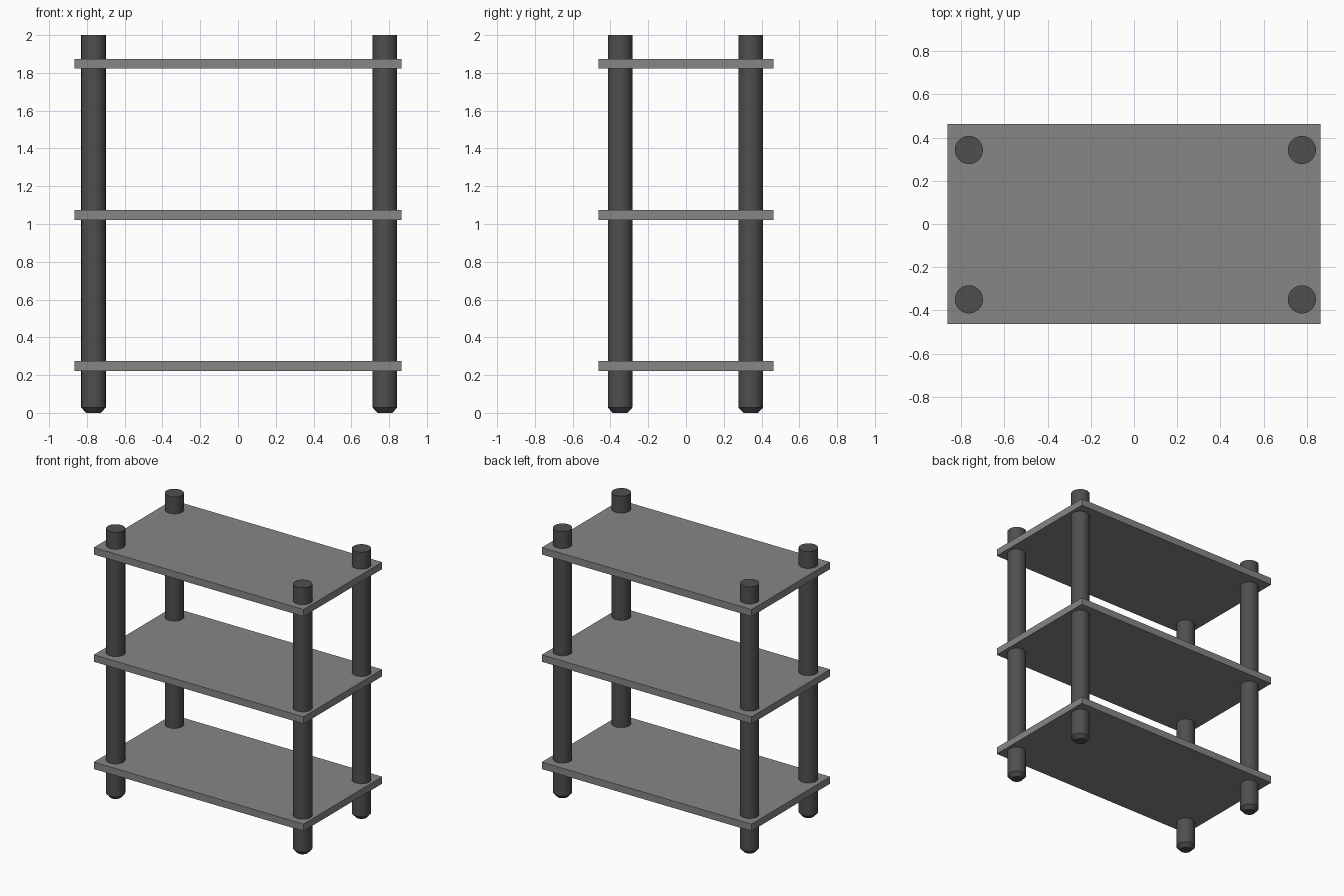
import bpy, bmesh, math

if "Cube" in bpy.data.objects:
    bpy.data.objects.remove(bpy.data.objects["Cube"])


def material(name, value):
    m = bpy.data.materials.new(name)
    m.diffuse_color = (value, value, value, 1)
    m.use_nodes = True
    m.node_tree.nodes["Principled BSDF"].inputs["Base Color"].default_value = m.diffuse_color
    return m


board_grey = material("board grey", 0.24)
post_grey = material("dark post grey", 0.078)


def finish(bm, name, mat):
    bmesh.ops.recalc_face_normals(bm, faces=bm.faces)
    mesh = bpy.data.meshes.new(name)
    bm.to_mesh(mesh)
    bm.free()
    mesh.materials.append(mat)
    obj = bpy.data.objects.new(name, mesh)
    bpy.context.collection.objects.link(obj)
    return obj


# Shelves: three identical flat boards
def shelf(name, z_bottom):
    bm = bmesh.new()
    bmesh.ops.create_cube(bm, size=1)
    bmesh.ops.scale(bm, vec=(1.73, 0.926, 0.052), verts=bm.verts)
    bmesh.ops.translate(bm, vec=(0, 0, z_bottom + 0.026), verts=bm.verts)
    finish(bm, name, board_grey)


for label, z in (("lower", 0.222), ("middle", 1.022), ("upper", 1.822)):
    shelf(label + "_shelf", z)


# Posts: round poles with a chamfered foot
def post(name, x, y, sides=48):
    bm = bmesh.new()
    rings = []
    for r, z in ((0.039, 0), (0.065, 0.028), (0.065, 2.0)):
        rings.append([bm.verts.new((x + r * math.cos(a), y + r * math.sin(a), z))
                      for a in (math.tau * i / sides for i in range(sides))])
    for lo, hi in zip(rings, rings[1:]):
        for i in range(sides):
            j = (i + 1) % sides
            bm.faces.new((lo[i], lo[j], hi[j], hi[i]))
    bm.faces.new(rings[0][::-1])
    bm.faces.new(rings[-1])
    obj = finish(bm, name, post_grey)
    bpy.ops.object.select_all(action='DESELECT')
    obj.select_set(True)
    bpy.context.view_layer.objects.active = obj
    bpy.ops.object.shade_smooth_by_angle(angle=math.radians(30))


for side, x in (("left", -0.765), ("right", 0.778)):
    for end, y in (("front", -0.349), ("back", 0.343)):
        post(f"{end}_{side}_post", x, y)
